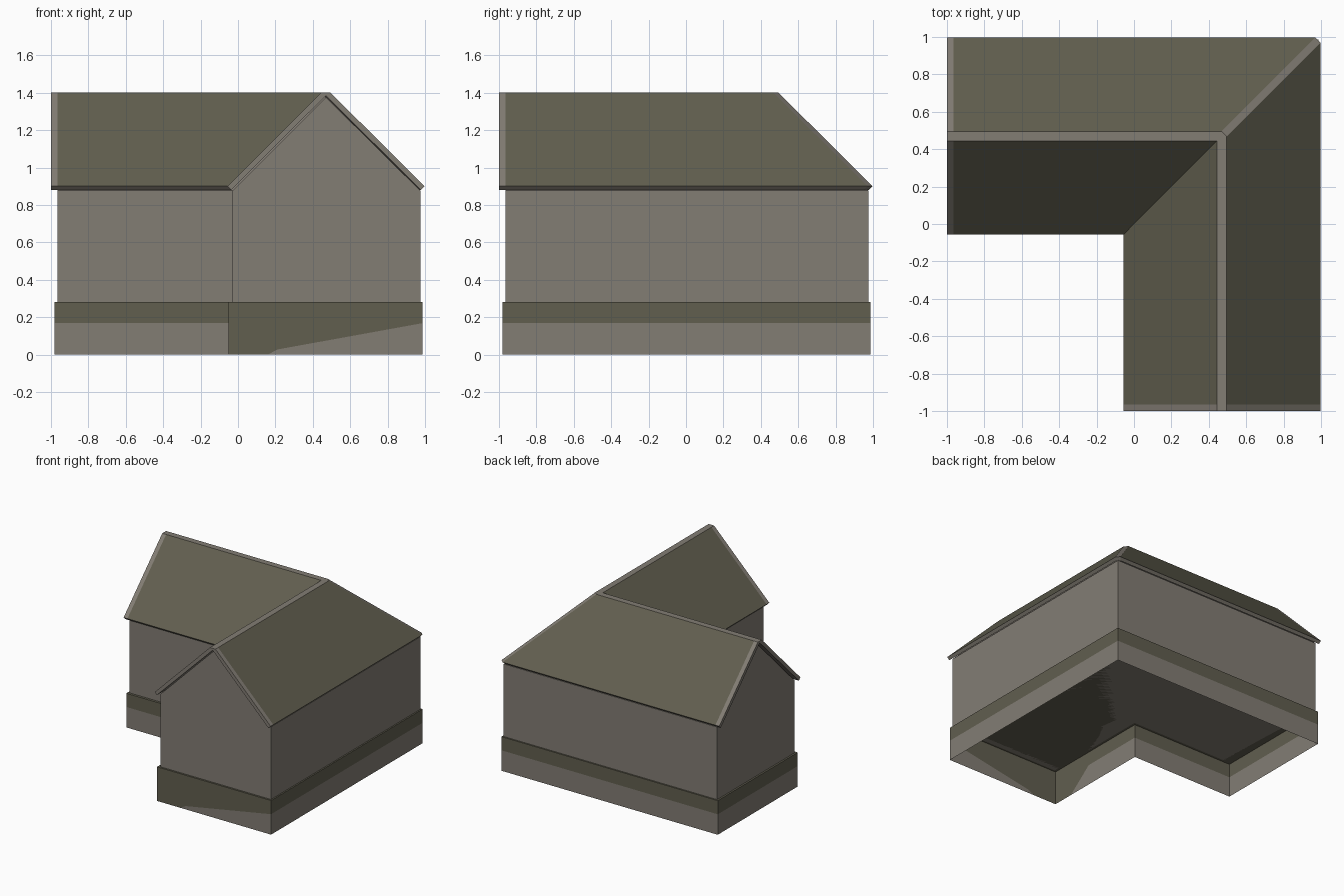
import bpy, bmesh

cube = bpy.data.objects.get("Cube")
if cube:
    bpy.data.objects.remove(cube, do_unlink=True)


def make_material(name, rgb):
    mat = bpy.data.materials.new(name)
    mat.use_nodes = True
    mat.diffuse_color = (*rgb, 1)
    mat.node_tree.nodes["Principled BSDF"].inputs["Base Color"].default_value = (*rgb, 1)
    return mat


MATS = [make_material("warm_grey", (0.225, 0.205, 0.175)),
        make_material("olive_brown", (0.12, 0.113, 0.078))]
GREY, OLIVE = 0, 1
C = 0.47  # both ridges run along this offset from the centre


def finish(name, bm, fix_normals=True):
    bmesh.ops.remove_doubles(bm, verts=bm.verts, dist=0.0005)
    if fix_normals:
        bmesh.ops.recalc_face_normals(bm, faces=bm.faces)
    mesh = bpy.data.meshes.new(name)
    bm.to_mesh(mesh)
    bm.free()
    for mat in MATS:
        mesh.materials.append(mat)
    obj = bpy.data.objects.new(name, mesh)
    bpy.context.collection.objects.link(obj)


def sweep_wings(name, profile, end, strip, chamfer, is_olive):
    """Sweep a cross-section round the mitred corner joining the two wings."""
    bm = bmesh.new()

    def corner(u):
        return C + u, C + u - (chamfer if u > 0 else 0)

    stations = [lambda u: (end, C + u),
                lambda u: (end + strip, C + u),
                lambda u: corner(u)[::-1],
                corner,
                lambda u: (C + u, end + strip),
                lambda u: (C + u, end)]
    rings = [[bm.verts.new((*place(u), z)) for u, z in profile] for place in stations]
    n = len(profile)
    for s in range(len(rings) - 1):
        for i in range(n):
            j = (i + 1) % n
            face = bm.faces.new((rings[s][i], rings[s][j], rings[s + 1][j], rings[s + 1][i]))
            face.material_index = OLIVE if is_olive(s, i) else GREY
    bm.faces.new(rings[0])
    bm.faces.new(rings[-1][::-1])
    bmesh.ops.dissolve_degenerate(bm, dist=0.0005, edges=bm.edges)
    finish(name, bm)


# Upper walls with gable ends
sweep_wings("walls",
            [(-0.5, 0.28), (-0.5, 0.876), (0, 1.376), (0.505, 0.876), (0.505, 0.28)],
            -0.965, 0.1, 0, lambda s, i: False)

# Roof slab: olive slopes, grey ridge, hip, eaves and gable edging
sweep_wings("roof",
            [(-0.507, 0.88), (-0.527, 0.9), (-0.025, 1.4), (0.025, 1.4),
             (0.527, 0.9), (0.507, 0.88), (0, 1.384)],
            -1, 0.035, 0.027, lambda s, i: s in (1, 3) and i in (1, 3))

# Plinth: an open-bottomed skirt with a painted upper band
LO, IN, HI = -0.98, -0.05, 0.987
TOP, BAND = 0.28, 0.168
bm = bmesh.new()


def panel(points, colour):
    bm.faces.new([bm.verts.new(p) for p in points]).material_index = colour


def banded_wall(a, b):
    for z0, z1, colour in ((0, BAND, GREY), (BAND, TOP, OLIVE)):
        panel([(*a, z0), (*b, z0), (*b, z1), (*a, z1)], colour)


for a, b in (((HI, LO), (HI, HI)), ((HI, HI), (LO, HI)),
             ((LO, HI), (LO, IN)), ((LO, IN), (IN, IN))):
    banded_wall(a, b)

# Front plinth wall with a slanting band edge
slant = [(0.16, LO, 0), (0.21, LO, 0.027), (HI, LO, BAND)]
panel([(IN, LO, 0), *slant, (HI, LO, TOP), (IN, LO, TOP)], OLIVE)
panel([slant[0], (HI, LO, 0), slant[2], slant[1]], GREY)

# Courtyard side plinth wall, where the band drops to the ground
drop = [(IN, -0.59, BAND), (IN, -0.8, 0)]
panel([(IN, IN, BAND), *drop, (IN, LO, 0), (IN, LO, TOP), (IN, IN, TOP)], OLIVE)
panel([(IN, IN, 0), drop[1], drop[0], (IN, IN, BAND)], GREY)

# Ledge closing the top of the plinth
panel([(LO, IN, TOP), (IN, IN, TOP), (IN, LO, TOP),
       (HI, LO, TOP), (HI, HI, TOP), (LO, HI, TOP)], OLIVE)
finish("plinth", bm)
